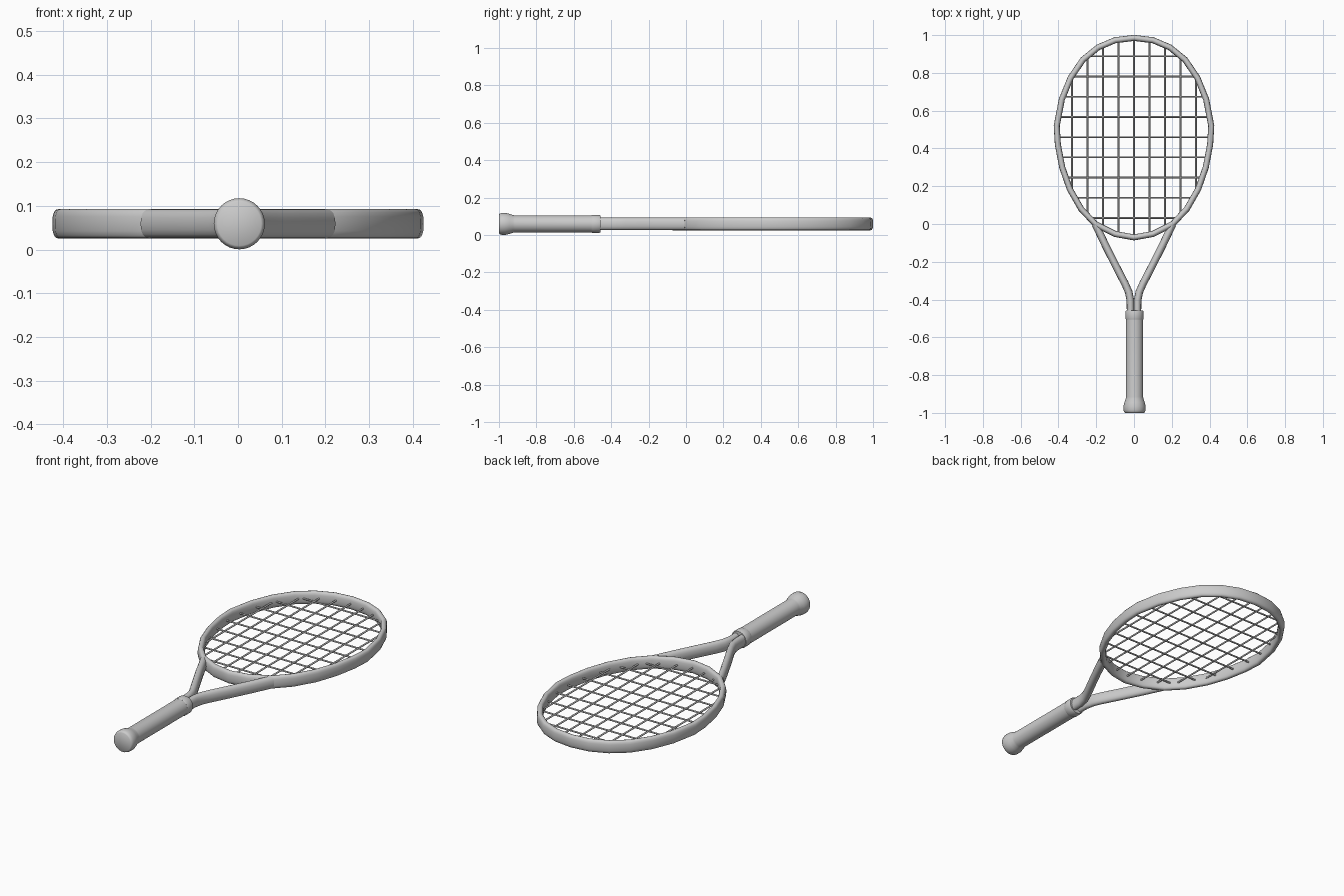
import bpy, bmesh, math
from mathutils import Vector

if "Cube" in bpy.data.objects:
    bpy.data.objects.remove(bpy.data.objects["Cube"])

Z = 0.059  # height of the racket's mid plane


def finish(name, bm, angle=40):
    bmesh.ops.recalc_face_normals(bm, faces=bm.faces)
    me = bpy.data.meshes.new(name)
    bm.to_mesh(me)
    bm.free()
    ob = bpy.data.objects.new(name, me)
    bpy.context.collection.objects.link(ob)
    bpy.ops.object.select_all(action='DESELECT')
    ob.select_set(True)
    bpy.context.view_layer.objects.active = ob
    bpy.ops.object.shade_smooth_by_angle(angle=math.radians(angle))
    return ob


def bridge(bm, rings, closed):
    n = len(rings[0])
    for i in range(len(rings) if closed else len(rings) - 1):
        a, b = rings[i], rings[(i + 1) % len(rings)]
        for j in range(n):
            bm.faces.new((a[j], a[(j + 1) % n], b[(j + 1) % n], b[j]))
    if not closed:
        bm.faces.new(rings[0])
        bm.faces.new(rings[-1])


def sweep(bm, path, half_w, half_h, closed=False, sides=16, power=0.75):
    """Sweep a rounded oval section along a flat path."""
    pts = [Vector((x, y, Z)) for x, y in path]
    rings = []
    for i, p in enumerate(pts):
        if closed:
            t = pts[(i + 1) % len(pts)] - pts[i - 1]
        else:
            t = pts[min(i + 1, len(pts) - 1)] - pts[max(i - 1, 0)]
        side = Vector((t.y, -t.x, 0)).normalized()
        ring = []
        for k in range(sides):
            a = math.tau * k / sides
            c, s = math.cos(a), math.sin(a)
            u = math.copysign(abs(c) ** power, c) * half_w
            v = math.copysign(abs(s) ** power, s) * half_h
            ring.append(bm.verts.new(p + side * u + Vector((0, 0, v))))
        rings.append(ring)
    bridge(bm, rings, closed)


# head hoop
half = [(0, 0.985), (0.1, 0.973), (0.19, 0.935), (0.27, 0.87), (0.335, 0.775),
        (0.382, 0.66), (0.409, 0.52), (0.403, 0.42), (0.38, 0.3), (0.34, 0.185),
        (0.28, 0.08), (0.205, 0.0), (0.1, -0.053), (0, -0.071)]
loop = half + [(-x, y) for x, y in half[-2:0:-1]]
bm = bmesh.new()
sweep(bm, loop, 0.016, 0.034, closed=True)
finish("head_frame", bm)

# throat arms
arm = [(0.205, 0.0), (0.15, -0.115), (0.092, -0.23), (0.048, -0.315),
       (0.028, -0.36), (0.019, -0.405), (0.018, -0.48)]
for label, s in (("right", 1), ("left", -1)):
    bm = bmesh.new()
    sweep(bm, [(s * x, y) for x, y in arm], 0.02, 0.033, power=0.9)
    finish("throat_arm_" + label, bm)


# handle with flared butt and collar
def lathe(name, profile, x0=0.003, sides=32):
    bm = bmesh.new()
    rings = [[bm.verts.new((x0 + r * math.cos(math.tau * k / sides), y,
                            Z + r * math.sin(math.tau * k / sides)))
              for k in range(sides)] for y, r in profile]
    bridge(bm, rings, False)
    finish(name, bm)


lathe("grip", [(-1, 0.05), (-0.996, 0.055), (-0.985, 0.0585), (-0.965, 0.0585),
               (-0.945, 0.054), (-0.925, 0.047), (-0.915, 0.0455), (-0.47, 0.0455)])
lathe("grip_collar", [(-0.505, 0.046), (-0.5, 0.048), (-0.465, 0.048), (-0.457, 0.045)])


# strings, cut to the hoop's centre line
def crossings(axis, value):
    out = []
    for i, a in enumerate(loop):
        b = loop[(i + 1) % len(loop)]
        if (a[axis] <= value) != (b[axis] <= value):
            f = (value - a[axis]) / (b[axis] - a[axis])
            out.append(a[1 - axis] + f * (b[1 - axis] - a[1 - axis]))
    return min(out), max(out)


main, cross = bmesh.new(), bmesh.new()
for i in range(-4, 5):
    x = 0.082 * i
    lo, hi = crossings(0, x)
    sweep(main, [(x, lo), (x, hi)], 0.0045, 0.0045, sides=8, power=1)
    y = 0.46 + 0.107 * i
    lo, hi = crossings(1, y)
    sweep(cross, [(lo, y), (hi, y)], 0.0045, 0.0045, sides=8, power=1)
finish("main_strings", main, 60)
finish("cross_strings", cross, 60)
